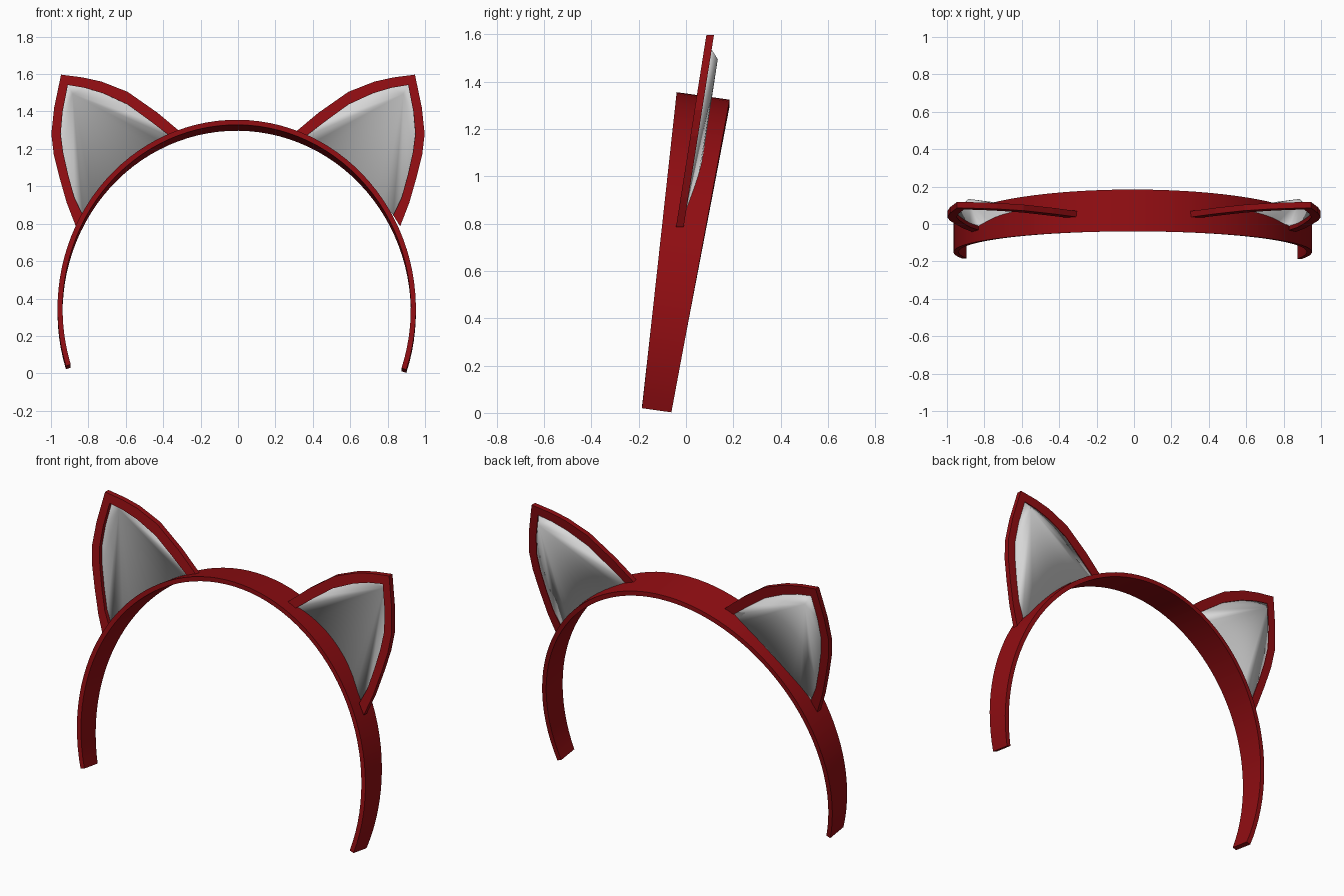
import bpy, bmesh, math

if "Cube" in bpy.data.objects:
    bpy.data.objects.remove(bpy.data.objects["Cube"])


def material(name, rgb):
    m = bpy.data.materials.new(name)
    m.diffuse_color = (*rgb, 1)
    m.use_nodes = True
    m.node_tree.nodes["Principled BSDF"].inputs["Base Color"].default_value = m.diffuse_color
    return m


RED = material("dark red", (0.28, 0.004, 0.006))
GREY = material("light grey", (0.68, 0.68, 0.68))
A, B, CZ = 0.958, 1.005, 0.335      # band ellipse: half width, half height, centre height


def make(name, verts, faces, mat, smooth=None):
    me = bpy.data.meshes.new(name)
    me.from_pydata(verts, [], faces)
    bm = bmesh.new()
    bm.from_mesh(me)
    bmesh.ops.recalc_face_normals(bm, faces=bm.faces[:])
    bm.to_mesh(me)
    bm.free()
    me.materials.append(mat)
    ob = bpy.data.objects.new(name, me)
    bpy.context.collection.objects.link(ob)
    if smooth:
        bpy.ops.object.select_all(action='DESELECT')
        bpy.context.view_layer.objects.active = ob
        ob.select_set(True)
        bpy.ops.object.shade_smooth_by_angle(angle=math.radians(smooth))
    return ob


def skin(rings):
    """Join four-sided rings into a closed strip with end caps."""
    verts = [p for r in rings for p in r]
    faces = [(0, 1, 2, 3), tuple(len(verts) - k for k in (1, 2, 3, 4))]
    for i in range(len(rings) - 1):
        for k in range(4):
            j = (k + 1) % 4
            faces.append((4 * i + k, 4 * i + j, 4 * i + 4 + j, 4 * i + 4 + k))
    return verts, faces


# Head band: leaning elliptical arc, wider at the top
rings = []
N = 64
for i in range(N + 1):
    t = math.radians(-18.8 + (197.6 + 18.8) * i / N)
    c, s = math.cos(t), math.sin(t)
    z = CZ + B * s
    f = (z - 0.02) / 1.32
    y = -0.1225 + 0.195 * f
    h = 0.063 + 0.05 * f
    ring = []
    for thick, side in ((0, -1), (0, 1), (0.027, 1), (0.027, -1)):
        ring.append((-0.007 + (A - thick) * c, y + side * h * 0.99,
                     CZ + (B - thick) * s - side * h * 0.14))
    rings.append(ring)
make("head_band", *skin(rings), RED, 30)


def ear_y(z):
    return -0.027 + 0.158 * (z - 0.78)


# Ear outline, from the outer foot over the tip to the inner foot
OUTER = [(.867, .786), (.915, .91), (.955, 1.05), (.985, 1.17), (.998, 1.28), (.983, 1.42),
         (.946, 1.597), (.83, 1.582), (.73, 1.56), (.59, 1.505), (.43, 1.393), (.295, 1.28)]
INNER = [(.83, .845), (.875, .94), (.908, 1.06), (.935, 1.18), (.948, 1.28), (.938, 1.40),
         (.910, 1.542), (.82, 1.527), (.72, 1.497), (.59, 1.437), (.47, 1.35), (.355, 1.262)]

for side, label in ((-1, "left"), (1, "right")):
    # Flat ear rim
    rings = []
    for (xo, zo), (xi, zi) in zip(OUTER, INNER):
        rings.append([(side * x, ear_y(z) + d, z) for x, z, d in
                      ((xo, zo, -.016), (xo, zo, .016), (xi, zi, .016), (xi, zi, -.016))])
    make(label + "_ear_rim", *skin(rings), RED)

    # Ear lining: shell fanned from a point behind the tip, foot bowed back along the band
    loop = [(side * x, ear_y(z) + 0.008, z) for x, z in INNER]
    M = 10
    for i in range(1, M):
        t = math.radians(68.5 - 37 * i / M)
        x, z = A * 0.99 * math.cos(t), CZ + B * 0.99 * math.sin(t)
        loop.append((side * x, ear_y(z) + 0.008 + 0.04 * math.sin(math.pi * i / M) ** 0.8, z))
    n = len(loop)
    apex = (side * 0.885, ear_y(1.495) + 0.046, 1.495)
    lining = make(label + "_ear_lining", loop + [apex],
                  [(i, (i + 1) % n, n) for i in range(n)], GREY, 35)
    shell = lining.modifiers.new("shell", 'SOLIDIFY')
    shell.thickness = 0.005
    shell.offset = 0
